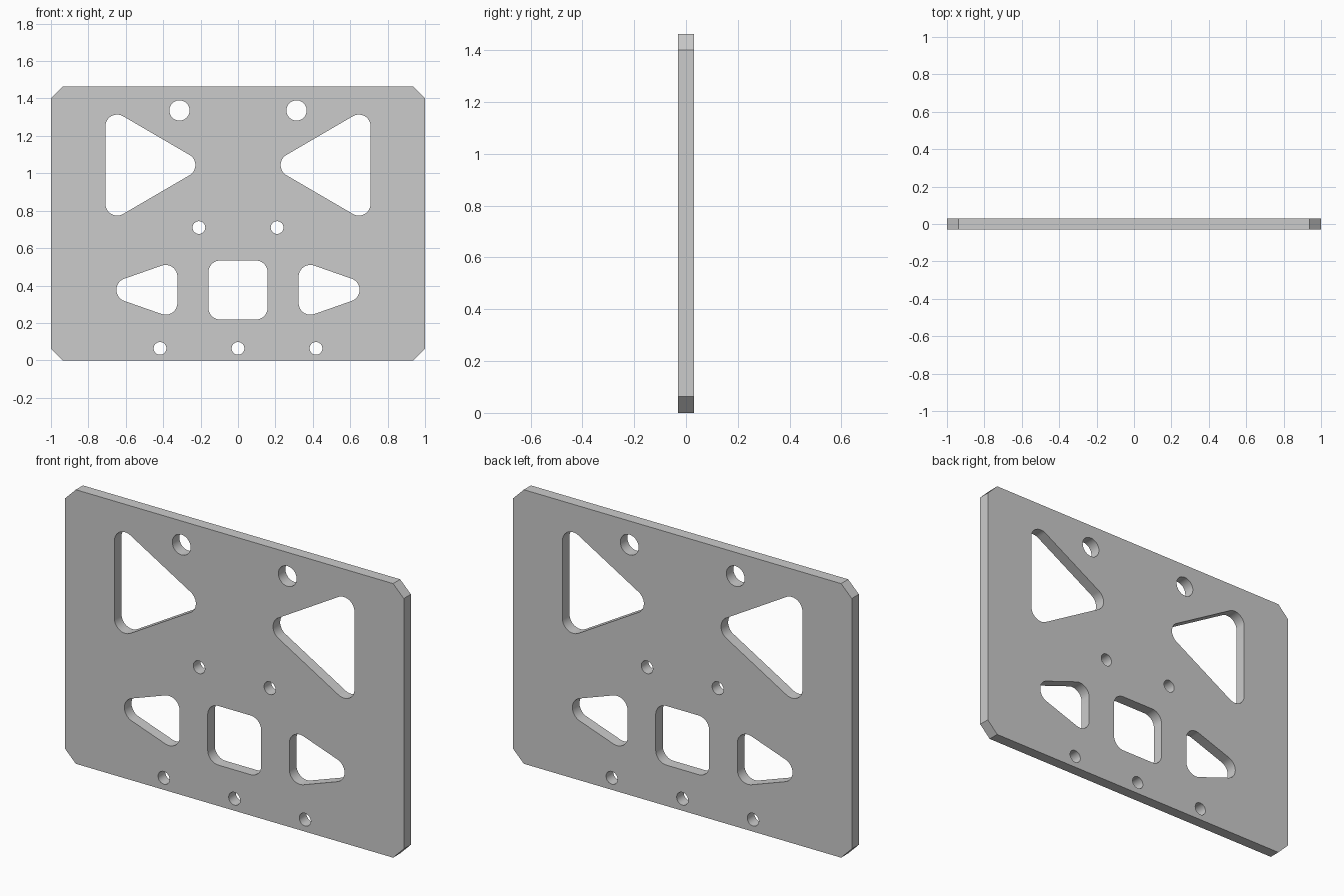
import bpy, bmesh
from math import pi, cos, sin, atan2, radians

if "Cube" in bpy.data.objects:
    bpy.data.objects.remove(bpy.data.objects["Cube"])

HALF_THICK, HEIGHT, CHAMFER, FILLET = 0.03, 1.463, 0.063, 0.063


def circle(x, z, r, n=48):
    return [(x + r * cos(2 * pi * i / n), z + r * sin(2 * pi * i / n)) for i in range(n)]


def rounded(centres, r=FILLET, seg_angle=pi / 24):
    """Convex outline (counter-clockwise corner centres) with arcs of radius r."""
    pts, n = [], len(centres)
    for i, (x, z) in enumerate(centres):
        px, pz = centres[i - 1]
        nx, nz = centres[(i + 1) % n]
        a0 = atan2(z - pz, x - px) - pi / 2
        turn = (atan2(nz - z, nx - x) - pi / 2 - a0) % (2 * pi)
        steps = max(4, round(turn / seg_angle))
        for k in range(steps + 1):
            a = a0 + turn * k / steps
            pts.append((x + r * cos(a), z + r * sin(a)))
    return pts


def mirror(pts):
    return [(-x, z) for x, z in reversed(pts)]


# Plate outline with chamfered corners
c = CHAMFER
right_edge = [(1 - c, 0), (1, c), (1, HEIGHT - c), (1 - c, HEIGHT)]
loops = [right_edge + mirror(right_edge)]

# Paired openings: upper and lower triangles, upper and middle round holes, outer bottom holes
paired = [
    rounded([(0.646, 0.837), (0.646, 1.251), (0.291, 1.044)]),
    rounded([(0.387, 0.447), (0.387, 0.307), (0.587, 0.377)]),
    circle(0.313, 1.336, 0.054),
    circle(0.209, 0.710, 0.034),
    circle(0.417, 0.064, 0.034),
]
for pts in paired:
    loops += [pts, mirror(pts)]

# Central openings: rounded square window and bottom hole
s = 0.158 - FILLET
loops.append(rounded([(-s, 0.376 - s), (s, 0.376 - s), (s, 0.376 + s), (-s, 0.376 + s)]))
loops.append(circle(0, 0.064, 0.034))

# Filled sheet from all loops, extruded to thickness
bm = bmesh.new()
edges = []
for pts in loops:
    vs = [bm.verts.new((x, -HALF_THICK, z)) for x, z in pts]
    edges += [bm.edges.new((vs[i - 1], vs[i])) for i in range(len(vs))]
bmesh.ops.triangle_fill(bm, edges=edges, use_beauty=True, use_dissolve=False, normal=(0, -1, 0))
ext = bmesh.ops.extrude_face_region(bm, geom=bm.faces[:], use_keep_orig=True)
bmesh.ops.translate(bm, vec=(0, 2 * HALF_THICK, 0),
                    verts=[g for g in ext["geom"] if isinstance(g, bmesh.types.BMVert)])
bmesh.ops.recalc_face_normals(bm, faces=bm.faces[:])

mesh = bpy.data.meshes.new("mounting_plate")
bm.to_mesh(mesh)
bm.free()
plate = bpy.data.objects.new("mounting_plate", mesh)
bpy.context.collection.objects.link(plate)

# Smooth hole walls, sharp rims
bpy.context.view_layer.objects.active = plate
plate.select_set(True)
bpy.ops.object.shade_smooth_by_angle(angle=radians(30))
